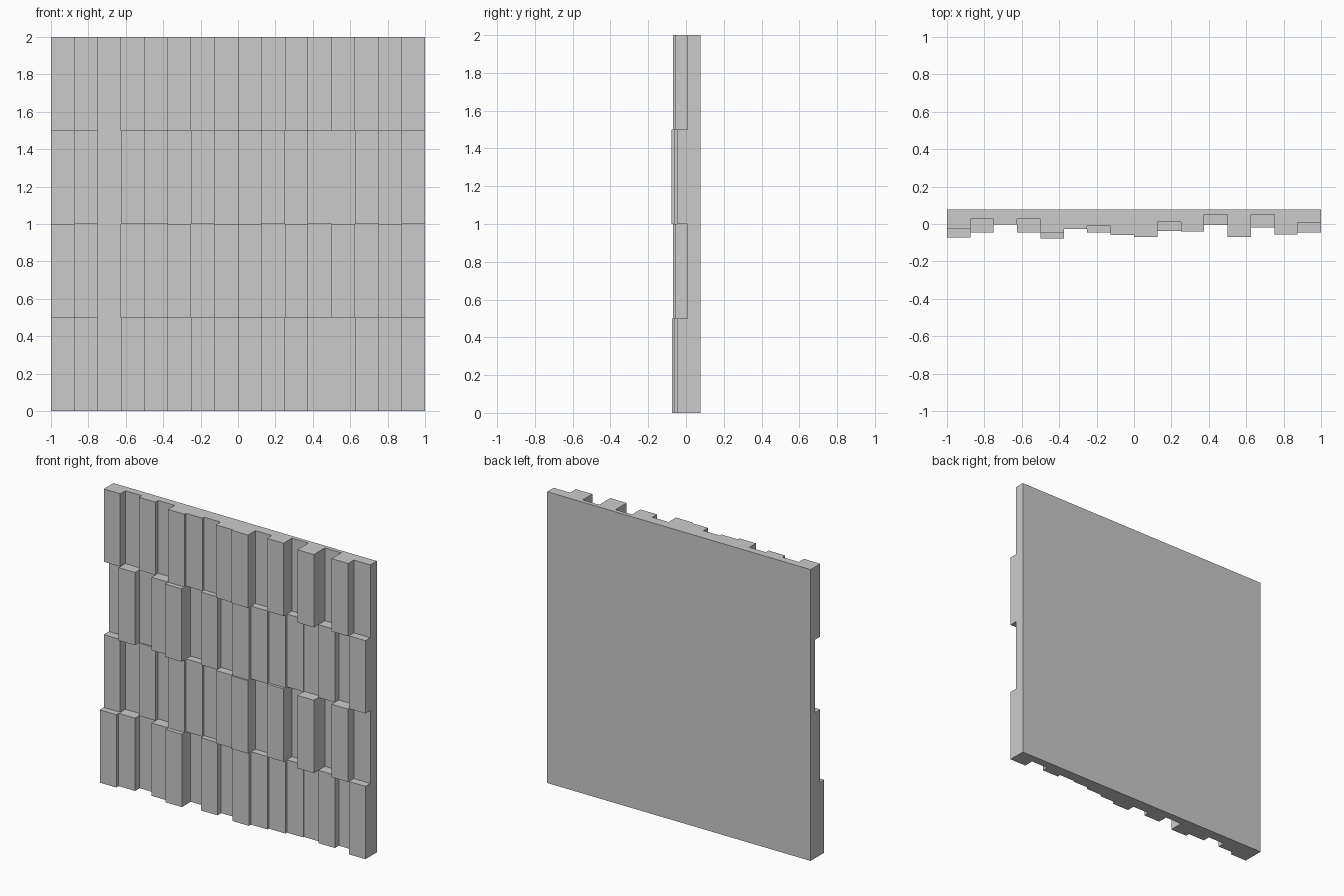
import bpy, bmesh

if "Cube" in bpy.data.objects:
    bpy.data.objects.remove(bpy.data.objects["Cube"])

BACK = 0.077
W, H = 0.125, 0.5

# front depth (y) of each block: two alternating courses
course_a = [-.028, .027, -.003, .027, -.045, -.028, -.01, -.06, -.07, .01,
            -.041, .05, -.07, .05, -.055, .007]
course_b = [.028, -.045, .005, -.045, -.077, .023, -.045, -.005, -.06, -.037,
            -.022, -.005, .003, -.02, .022, -.046]
bottom = [-.071] + course_b[1:]
bottom[4] = -.073
rows = [bottom, course_a, course_b, course_a]   # bottom to top
NC, NR = len(course_a), len(rows)


def depth(c, r):
    """Front depth of a block; outside the panel it is the back plane."""
    return rows[r][c] if 0 <= c < NC and 0 <= r < NR else BACK


bm = bmesh.new()


def quad(*pts):
    bm.faces.new([bm.verts.new(p) for p in pts])


# block fronts
for r in range(NR):
    for c in range(NC):
        x, z, y = -1 + c * W, r * H, depth(c, r)
        quad((x, y, z), (x + W, y, z), (x + W, y, z + H), (x, y, z + H))

# side steps between neighbours, including the panel ends
for r in range(NR):
    for c in range(NC + 1):
        a, b, x, z = depth(c - 1, r), depth(c, r), -1 + c * W, r * H
        if abs(a - b) > 1e-5:
            quad((x, a, z), (x, b, z), (x, b, z + H), (x, a, z + H))

# ledges between courses, including the top and underside
for c in range(NC):
    for r in range(NR + 1):
        a, b, x, z = depth(c, r - 1), depth(c, r), -1 + c * W, r * H
        if abs(a - b) > 1e-5:
            quad((x, a, z), (x + W, a, z), (x + W, b, z), (x, b, z))

# flat back
quad((1, BACK, 0), (-1, BACK, 0), (-1, BACK, 2), (1, BACK, 2))

bmesh.ops.remove_doubles(bm, verts=bm.verts[:], dist=1e-5)
mesh = bpy.data.meshes.new("stacked_block_wall_panel")
bm.to_mesh(mesh)
bm.free()
bpy.context.collection.objects.link(
    bpy.data.objects.new("stacked_block_wall_panel", mesh))
